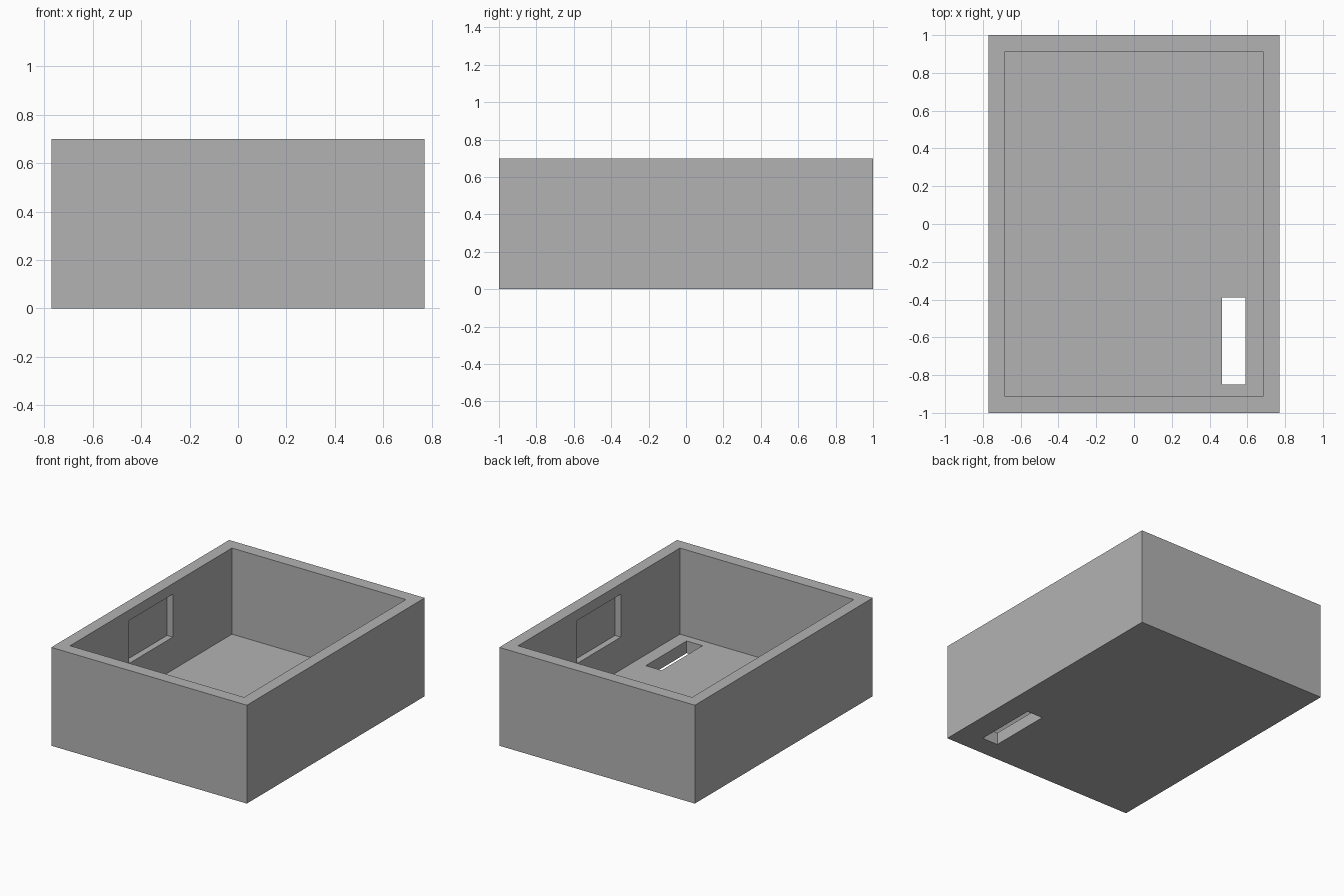
import bpy

default = bpy.data.objects.get("Cube")
if default:
    bpy.data.objects.remove(default, do_unlink=True)

# Single plain grey material
grey = bpy.data.materials.new("plain grey")
grey.use_nodes = True
grey.diffuse_color = (0.45, 0.45, 0.45, 1)
grey.node_tree.nodes["Principled BSDF"].inputs["Base Color"].default_value = grey.diffuse_color


def block(name, low, high):
    """Axis-aligned box between two corners."""
    bpy.ops.mesh.primitive_cube_add(size=1)
    obj = bpy.context.object
    obj.name = obj.data.name = name
    for v in obj.data.vertices:
        v.co = [b if c > 0 else a for c, a, b in zip(v.co, low, high)]
    obj.data.materials.append(grey)
    return obj


def cut(target, cutter):
    """Subtract the cutter and throw it away."""
    mod = target.modifiers.new("cut", "BOOLEAN")
    mod.operation = "DIFFERENCE"
    mod.solver = "EXACT"
    mod.object = cutter
    bpy.context.view_layer.objects.active = target
    bpy.ops.object.modifier_apply(modifier=mod.name)
    bpy.data.objects.remove(cutter, do_unlink=True)


half_x, half_y, height = 0.77, 1.0, 0.7
wall_x, wall_y, floor = 0.685, 0.91, 0.087
recess = 0.73

# Open tray: outer body with the inside hollowed out
tray = block("open_tray", (-half_x, -half_y, 0), (half_x, half_y, height))
cut(tray, block("cavity", (-wall_x, -wall_y, floor), (wall_x, wall_y, height + 0.1)))

# Shallow grip recess in the inner face of each side wall
for side in (-1, 1):
    xs = sorted((side * 0.6, side * recess))
    cut(tray, block("wall_recess", (xs[0], -0.245, 0.32), (xs[1], 0.245, 0.625)))

# Slot through the floor
cut(tray, block("floor_slot", (0.465, -0.85, -0.1), (0.59, -0.39, 0.2)))
